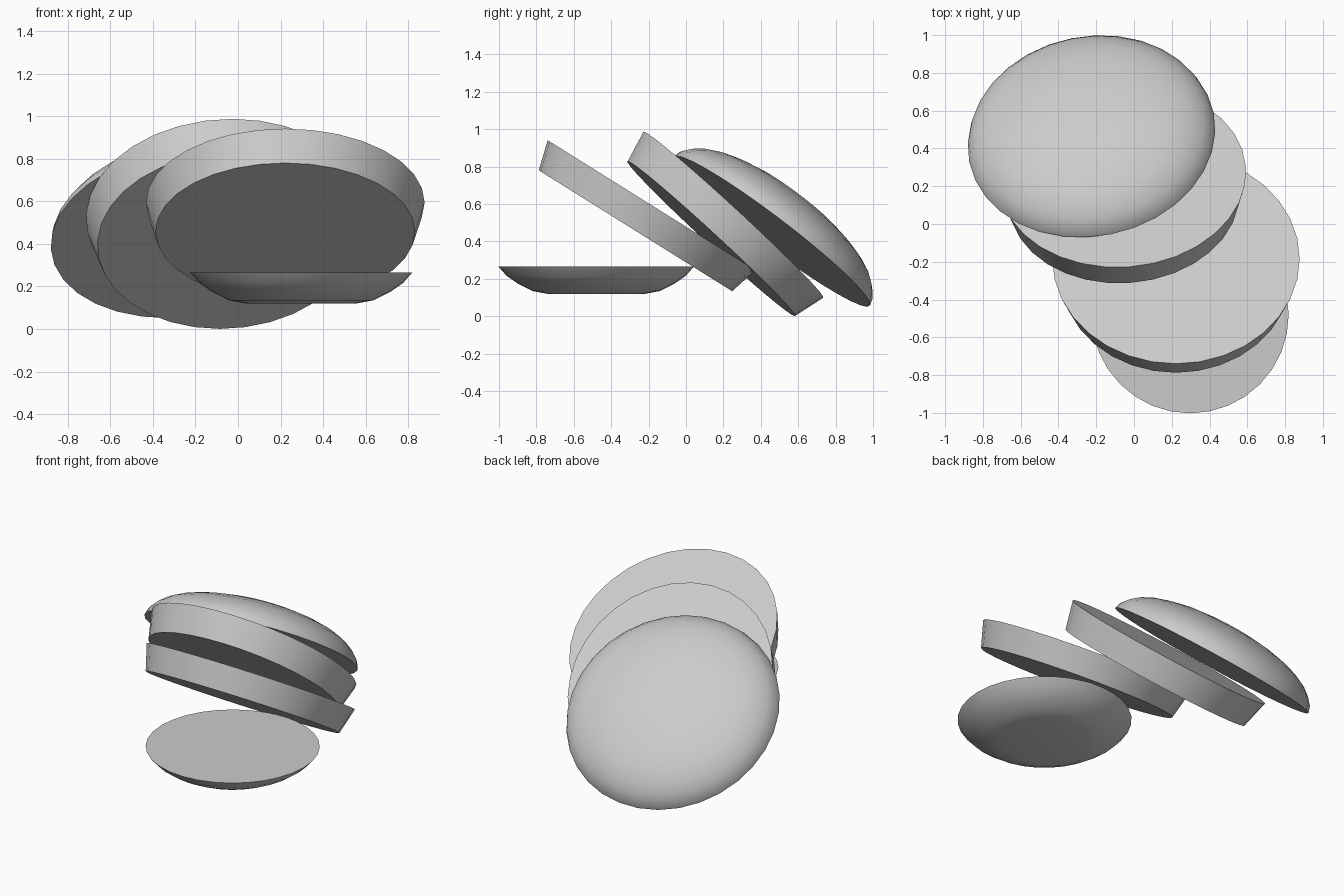
import bpy, bmesh
from math import radians, pi
from mathutils import Vector

if "Cube" in bpy.data.objects:
    bpy.data.objects.remove(bpy.data.objects["Cube"])

SEGMENTS = 32


def lathe(name, profile, centre, axis=(0, 0, 1), sharp=35):
    """Spin an (r, z) profile, then tilt its z axis onto the given axis."""
    bm = bmesh.new()
    verts = [bm.verts.new((r, 0, z)) for r, z in profile]
    edges = [bm.edges.new(pair) for pair in zip(verts, verts[1:])]
    bmesh.ops.spin(bm, geom=verts + edges, cent=(0, 0, 0), axis=(0, 0, 1),
                   angle=2 * pi, steps=SEGMENTS, use_duplicate=False)
    bmesh.ops.remove_doubles(bm, verts=bm.verts, dist=1e-4)
    bmesh.ops.recalc_face_normals(bm, faces=bm.faces)
    mesh = bpy.data.meshes.new(name)
    bm.to_mesh(mesh)
    bm.free()
    ob = bpy.data.objects.new(name, mesh)
    bpy.context.collection.objects.link(ob)
    ob.location = centre
    ob.rotation_mode = 'QUATERNION'
    ob.rotation_quaternion = Vector(axis).normalized().to_track_quat('Z', 'Y')
    bpy.ops.object.select_all(action='DESELECT')
    bpy.context.view_layer.objects.active = ob
    ob.select_set(True)
    bpy.ops.object.shade_smooth_by_angle(angle=radians(sharp))
    return ob


# Bottom bun: shallow bowl with a flat cut face on top
lathe("bottom_bun",
      [(0, 0.12), (0.26, 0.12), (0.34, 0.135), (0.42, 0.175),
       (0.48, 0.217), (0.522, 0.265), (0, 0.265)],
      (0.297, -0.48, 0))

# Two leaning filling slices, slightly wider at the top
lathe("lower_slice", [(0, 0), (0.61, 0), (0.655, 0.162), (0, 0.162)],
      (0.222, -0.27, 0.457), (0, 0.53, 0.848))
lathe("upper_slice", [(0, 0), (0.61, 0), (0.655, 0.174), (0, 0.174)],
      (-0.052, 0.135, 0.415), (-0.05, 0.678, 0.735))

# Top bun: low dome with a flat cut face underneath
lathe("top_bun",
      [(0, 0), (0.66, 0), (0.648, 0.04), (0.61, 0.085), (0.56, 0.125),
       (0.49, 0.16), (0.40, 0.189), (0.29, 0.213), (0.15, 0.229), (0, 0.235)],
      (-0.225, 0.457, 0.455), (-0.12, 0.6, 0.79))
